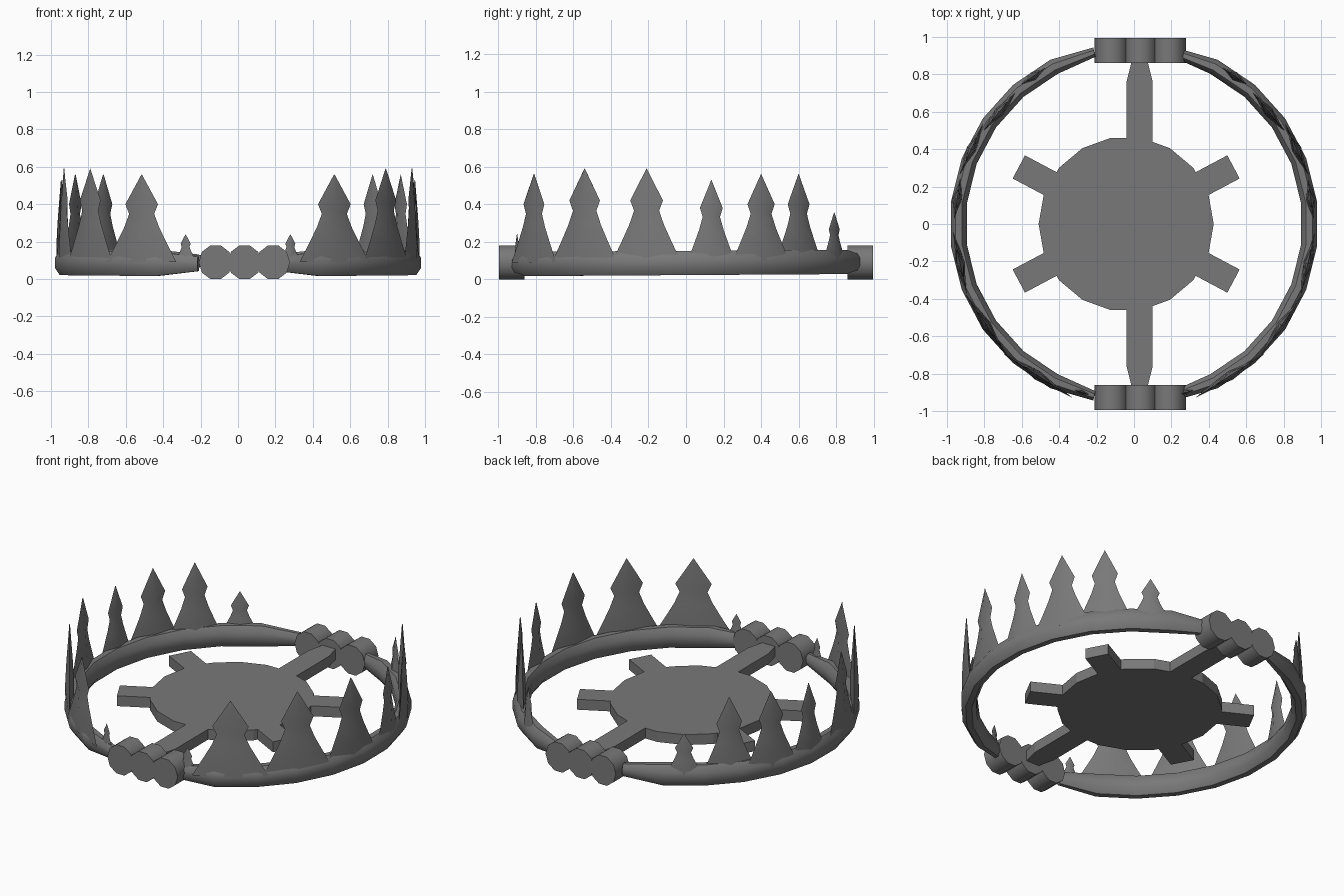
import bpy, bmesh, math
from mathutils import Vector

if "Cube" in bpy.data.objects:
    bpy.data.objects.remove(bpy.data.objects["Cube"])

metal = bpy.data.materials.new("dull grey iron")
metal.diffuse_color = (0.19, 0.19, 0.19, 1)
metal.use_nodes = True
metal.node_tree.nodes["Principled BSDF"].inputs["Base Color"].default_value = metal.diffuse_color


def make(name, bm, smooth=None):
    bmesh.ops.remove_doubles(bm, verts=bm.verts, dist=1e-5)
    bmesh.ops.recalc_face_normals(bm, faces=bm.faces)
    me = bpy.data.meshes.new(name)
    bm.to_mesh(me)
    bm.free()
    me.materials.append(metal)
    ob = bpy.data.objects.new(name, me)
    bpy.context.collection.objects.link(ob)
    if smooth:
        bpy.ops.object.select_all(action='DESELECT')
        ob.select_set(True)
        bpy.context.view_layer.objects.active = ob
        bpy.ops.object.shade_smooth_by_angle(angle=math.radians(smooth))
    return ob


def loft(bm, rings):
    """Skin a list of equal-length point loops and cap both ends."""
    loops = [[bm.verts.new(p) for p in r] for r in rings]
    n = len(loops[0])
    for a, b in zip(loops, loops[1:]):
        for i in range(n):
            j = (i + 1) % n
            bm.faces.new((a[i], a[j], b[j], b[i]))
    bm.faces.new(loops[0])
    bm.faces.new(loops[-1])


# Jaw halves: low-poly oval tube along an arc, pinched at the hinge ends
def jaw(side):
    bm = bmesh.new()
    rings, steps = [], 11
    for k in range(steps + 1):
        t = math.radians(-77 + 154 * k / steps)
        s = 0.6 if k in (0, steps) else 1
        c = Vector((math.cos(t), math.sin(t), 0))
        zc = 0.087 + 0.006 * c.y
        ring = []
        for i in range(8):
            a = math.tau * (i + 0.5) / 8
            r = 0.943 + 0.046 * s * math.cos(a)
            ring.append((side * c.x * r, c.y * r, zc + 0.07 * s * math.sin(a)))
        rings.append(ring)
    loft(bm, rings)
    return make("jaw_right" if side > 0 else "jaw_left", bm, 50)


# Teeth: thin spearheads with a flared foot, standing along the jaw
TEETH = [  # x, y, tip height, half width of the foot
    (0.28, -0.90, 0.24, 0.06), (0.515, -0.81, 0.56, 0.22),
    (0.79, -0.54, 0.59, 0.21), (0.93, -0.21, 0.59, 0.19),
    (0.945, 0.135, 0.53, 0.13), (0.87, 0.40, 0.56, 0.17),
    (0.72, 0.60, 0.56, 0.16), (0.54, 0.79, 0.355, 0.11)]
PROFILE = [  # height fraction, width fraction, half thickness
    (0, 1, 0.024), (0.22, 0.72, 0.026), (0.40, 0.50, 0.022),
    (0.55, 0.36, 0.018), (0.66, 0.47, 0.014), (1, 0.004, 0.002)]


def teeth(side):
    bm = bmesh.new()
    for x, y, top, w in TEETH:
        n = Vector((side * x, y, 0)).normalized()
        t = Vector((-n.y, n.x, 0))
        c = Vector((side * x, y, 0))
        z0 = 0.09
        rings = []
        for h, wf, th in PROFILE:
            p = c + Vector((0, 0, z0 + (top - z0) * h))
            th *= min(1, w / 0.12)
            rings.append([p + t * w * wf, p + n * th, p - t * w * wf, p - n * th])
        loft(bm, rings)
    return make("teeth_right" if side > 0 else "teeth_left", bm, 40)


for side in (1, -1):
    jaw(side)
    teeth(side)

# Hinges: three knuckle barrels at the front and the back
for label, s in (("front", -1), ("back", 1)):
    bm = bmesh.new()
    for x in (-0.12, 0.035, 0.188):
        rings = []
        for y in (0.86, 0.995):
            rings.append([(x + 0.09 * math.cos(math.tau * i / 10), s * y,
                           0.09 + 0.0945 * math.sin(math.tau * i / 10))
                          for i in range(10)])
        loft(bm, rings)
    make(label + "_hinge", bm, 40)

# Pressure plate: flat disc
Z0, Z1, CX = 0.065, 0.13, -0.042
bm = bmesh.new()
loft(bm, [[(CX + 0.468 * math.cos(math.tau * i / 18),
            0.468 * math.sin(math.tau * i / 18), z) for i in range(18)]
          for z in (Z0, Z1)])
make("pressure_plate", bm)

# Four short diagonal tabs on the plate
bm = bmesh.new()
for deg in (28, 152, 208, 332):
    a = math.radians(deg)
    d = Vector((math.cos(a), math.sin(a), 0))
    t = Vector((-d.y, d.x, 0)) * 0.07
    c = Vector((CX, 0, 0))
    loft(bm, [[c + d * r + t * u + Vector((0, 0, z))
               for u, z in ((1, Z0), (-1, Z0), (-1, Z1), (1, Z1))]
              for r in (0.35, 0.65)])
make("plate_tabs", bm)

# Two long arms joining the plate to the hinges, tapered at the tip
bm = bmesh.new()
for s in (1, -1):
    loft(bm, [[(0.03 + w * u, s * y, z)
               for u, z in ((1, Z0), (-1, Z0), (-1, Z1), (1, Z1))]
              for y, w in ((0.35, 0.07), (0.76, 0.07), (0.88, 0.04))])
make("hinge_arms", bm)
